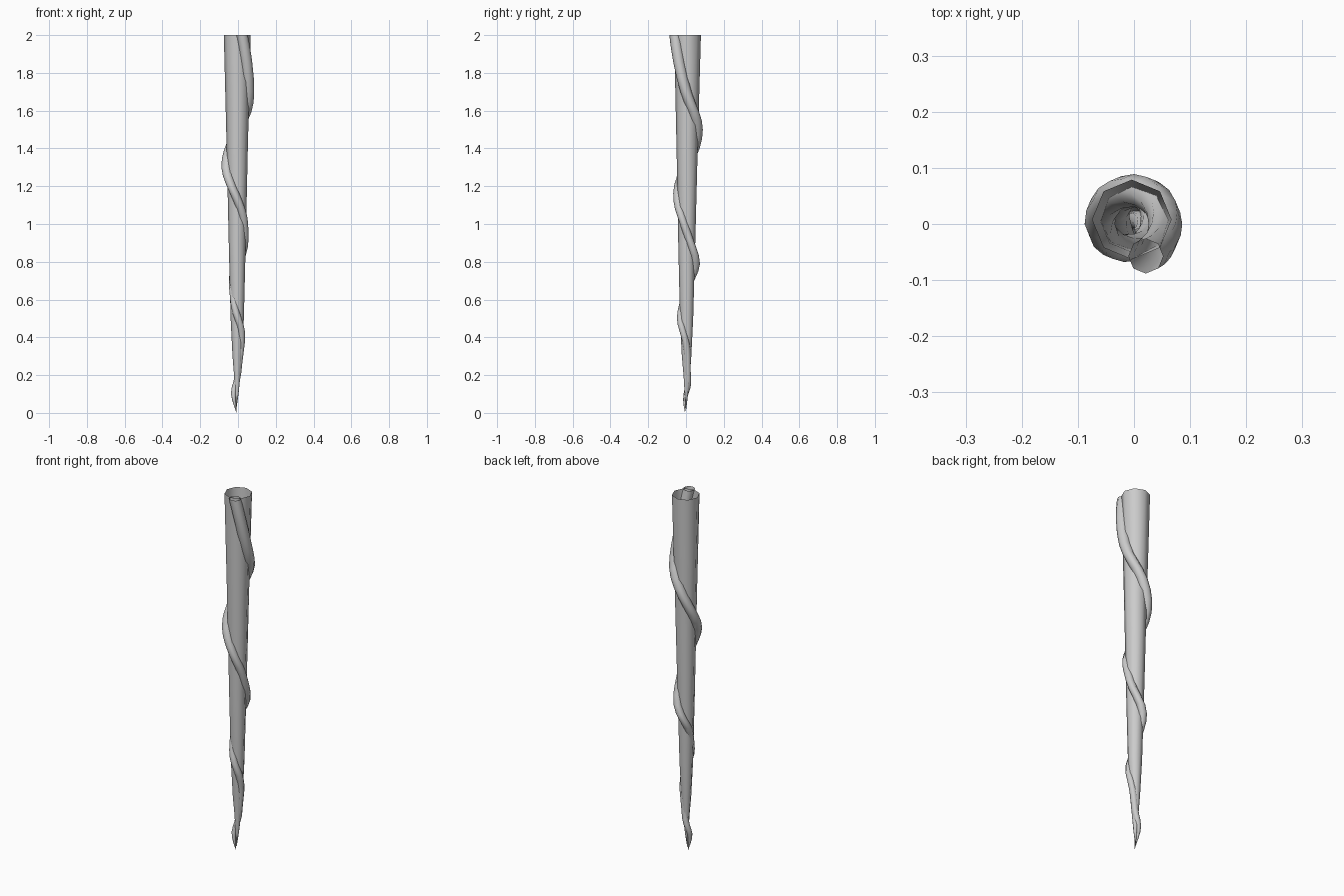
import bpy, bmesh
from math import sin, cos, pi, radians

if "Cube" in bpy.data.objects:
    bpy.data.objects.remove(bpy.data.objects["Cube"])


def spline(keys, steps):
    """Catmull-Rom through tuples of any length."""
    out = []
    for i in range(len(keys) - 1):
        a, b, c, d = (keys[max(0, min(len(keys) - 1, i + k))] for k in (-1, 0, 1, 2))
        for s in range(steps):
            t = s / steps
            out.append(tuple(q + 0.5 * t * (r - p + t * (2*p - 5*q + 4*r - w
                       + t * (3*(q - r) + w - p))) for p, q, r, w in zip(a, b, c, d)))
    return out + [keys[-1]]


def loft(name, rings, sides=8):
    """Open-topped tube through (x, y, z, radius) rings, closing to a point."""
    bm = bmesh.new()
    rows = [[bm.verts.new((x + r * cos(2*pi*k/sides), y + r * sin(2*pi*k/sides), z))
             for k in range(sides)] for x, y, z, r in rings[:-1]]
    tip = bm.verts.new(rings[-1][:3])
    for up, low in zip(rows, rows[1:]):
        for k in range(sides):
            n = (k + 1) % sides
            bm.faces.new((low[k], low[n], up[n], up[k]))
    for k in range(sides):
        bm.faces.new((tip, rows[-1][(k + 1) % sides], rows[-1][k]))
    me = bpy.data.meshes.new(name)
    bm.to_mesh(me)
    bm.free()
    for p in me.polygons:
        p.use_smooth = True
    ob = bpy.data.objects.new(name, me)
    bpy.context.collection.objects.link(ob)
    return ob


# Straight tapering shaft, open at the top
loft("shaft", [(-.004, .008, 2.0, .071), (-.004, .006, 1.4, .056),
               (-.004, .004, .9, .045), (-.004, .003, .5, .035),
               (-.004, .003, .3, .025), (-.004, .004, .2, .017),
               (-.006, .002, .1, .009), (-.01, 0, .01, 0)])

# Strand winding round the shaft: height, angle, distance from axis, thickness
keys = [(2.0, -70, .061, .031), (1.7, 0, .056, .030), (1.5, 90, .060, .029),
        (1.3, 180, .061, .027), (1.12, 270, .042, .024), (.97, 360, .033, .022),
        (.79, 450, .052, .022), (.64, 540, .025, .020), (.5, 630, .029, .019),
        (.37, 720, .018, .018), (.22, 800, .008, .017), (.1, 900, .024, .013),
        (0, 930, .010, 0)]
loft("twisted_strand", [(d * cos(radians(a)), d * sin(radians(a)), z, r)
                        for z, a, d, r in spline(keys, 4)])
